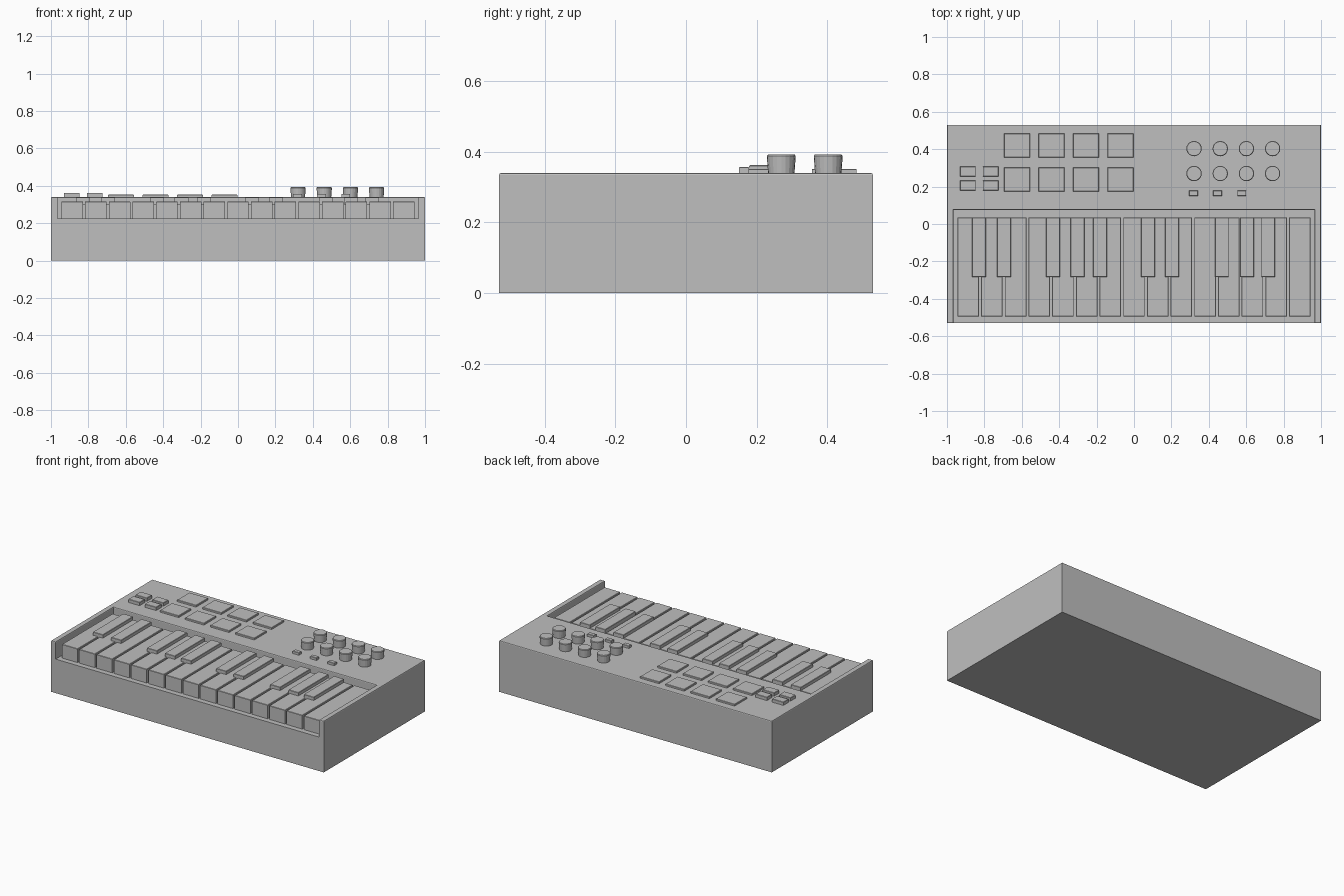
import bpy, bmesh, math

if "Cube" in bpy.data.objects:
    bpy.data.objects.remove(bpy.data.objects["Cube"], do_unlink=True)

grey = bpy.data.materials.new("plain grey")
grey.use_nodes = True
colour = (0.52, 0.52, 0.52, 1)
grey.diffuse_color = colour
grey.node_tree.nodes["Principled BSDF"].inputs["Base Color"].default_value = colour

DECK = 0.34


def finish(name, bm):
    bmesh.ops.recalc_face_normals(bm, faces=bm.faces)
    mesh = bpy.data.meshes.new(name)
    bm.to_mesh(mesh)
    bm.free()
    mesh.materials.append(grey)
    obj = bpy.data.objects.new(name, mesh)
    bpy.context.collection.objects.link(obj)
    return obj


def block(name, x, y, z, bevel=0.0):
    """Box from (min, max) pairs, with optional chamfer on its top edges."""
    bm = bmesh.new()
    bmesh.ops.create_cube(bm, size=1)
    for v in bm.verts:
        for i, (lo, hi) in enumerate((x, y, z)):
            v.co[i] = hi if v.co[i] > 0 else lo
    if bevel:
        top = [e for e in bm.edges if all(v.co.z > z[1] - 1e-4 for v in e.verts)]
        bmesh.ops.bevel(bm, geom=top, offset=bevel, segments=1, affect="EDGES")
    return finish(name, bm)


def span(centre, size):
    return (centre - size / 2, centre + size / 2)


# Body: U-shaped deck raised round the key bed
bm = bmesh.new()
outline = [(-1, -0.53), (-0.965, -0.53), (-0.965, 0.075), (0.965, 0.075),
           (0.965, -0.53), (1, -0.53), (1, 0.53), (-1, 0.53)]
FLOOR = 0.225
deck = bm.faces.new([bm.verts.new((x, y, FLOOR)) for x, y in outline])
raised = bmesh.ops.extrude_face_region(bm, geom=[deck])["geom"]
for v in raised:
    if isinstance(v, bmesh.types.BMVert):
        v.co.z = DECK
bmesh.ops.recalc_face_normals(bm, faces=bm.faces)
rim = [e for e in bm.edges if all(v.co.z > DECK - 1e-4 for v in e.verts)]
bmesh.ops.bevel(bm, geom=rim, offset=0.006, segments=2, profile=0.5, affect="EDGES")
# The underside of the deck is left open where it meets the base
under = [f for f in bm.faces if all(v.co.z < FLOOR + 1e-4 for v in f.verts)]
bmesh.ops.delete(bm, geom=under, context="FACES_ONLY")
finish("deck", bm)
block("base", (-1, 1), (-0.53, 0.53), (0, FLOOR))

# Keys: two octaves plus one, black keys skipped between E-F and B-C
PITCH = 1.9 / 15
for i in range(15):
    block(f"white_key_{i + 1}", span(-0.95 + (i + 0.5) * PITCH, PITCH - 0.012),
          (-0.495, 0.035), (FLOOR, 0.316), 0.002)
for i, x in enumerate((-0.829, -0.695, -0.433, -0.302, -0.182,
                       0.075, 0.203, 0.47, 0.604, 0.717)):
    block(f"black_key_{i + 1}", span(x, 0.073), (-0.283, 0.035), (0.3, 0.338), 0.002)

# Drum pads
for row, y in enumerate((0.42, 0.238)):
    for col in range(4):
        block(f"pad_{row + 1}_{col + 1}", span(-0.626 + col * 0.1847, 0.138),
              span(y, 0.127), (DECK - 0.01, 0.352), 0.002)

# Small buttons and mode switches
for row, y in enumerate((0.281, 0.206)):
    for col, x in enumerate((-0.888, -0.767)):
        block(f"button_{row + 1}_{col + 1}", span(x, 0.083), span(y, 0.054),
              (DECK - 0.01, 0.362), 0.002)
for i in range(3):
    block(f"switch_{i + 1}", span(0.318 + i * 0.129, 0.047), span(0.164, 0.028),
          (DECK - 0.01, 0.357), 0.002)


def knob(name, cx, cy, sides=20):
    """Turned knob, narrow at the foot and wider at the cap."""
    bm = bmesh.new()
    rings = []
    for r, z in ((0.037, DECK - 0.005), (0.041, 0.388), (0.038, 0.392)):
        rings.append([bm.verts.new((cx + r * math.cos(a), cy + r * math.sin(a), z))
                      for a in (math.tau * k / sides for k in range(sides))])
    for low, high in zip(rings, rings[1:]):
        for k in range(sides):
            n = (k + 1) % sides
            bm.faces.new((low[k], low[n], high[n], high[k]))
    bm.faces.new(rings[-1])
    bm.faces.new(rings[0])
    return finish(name, bm)


# Control knobs
for row, y in enumerate((0.403, 0.27)):
    for col in range(4):
        knob(f"knob_{row + 1}_{col + 1}", 0.321 + col * 0.14, y)
